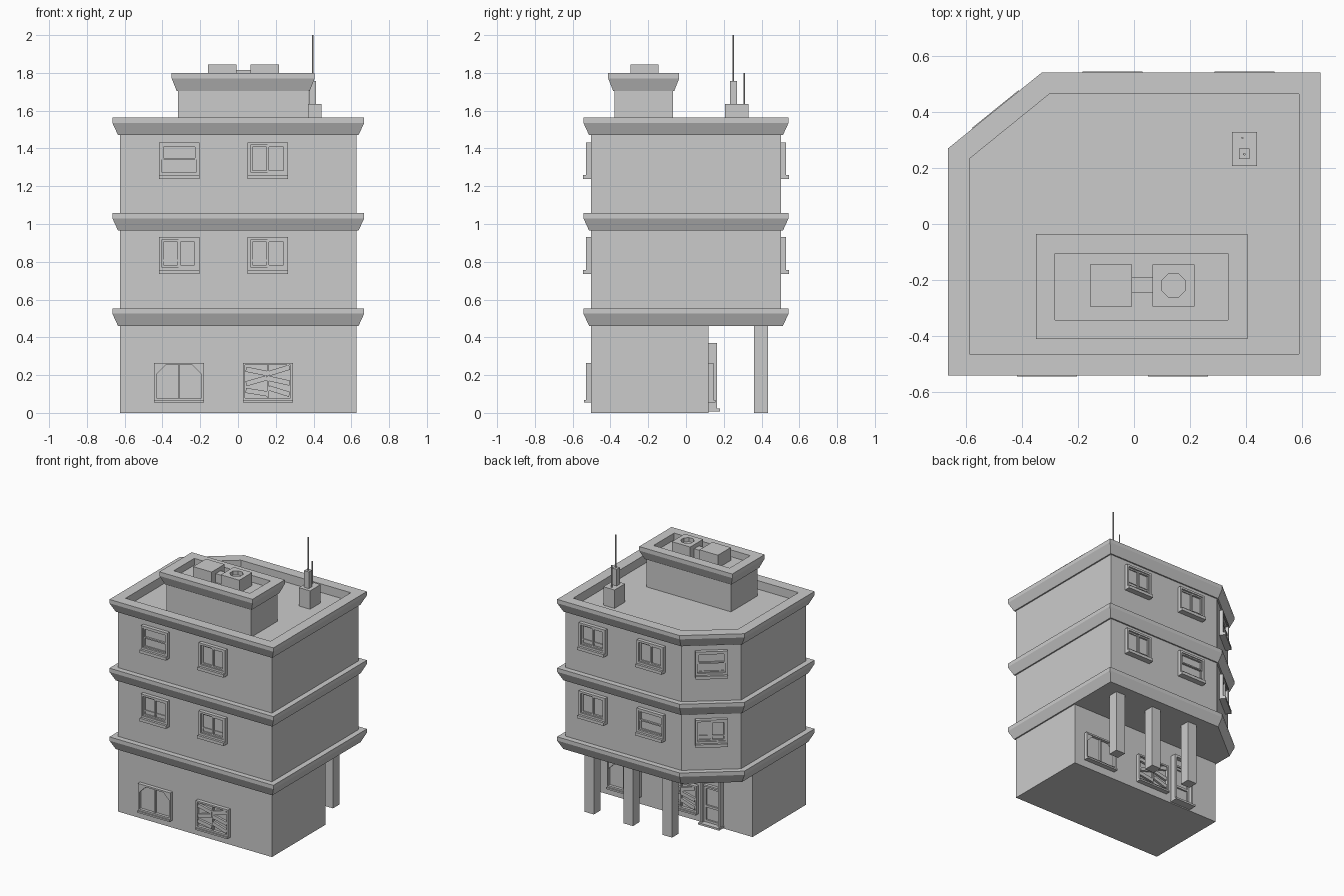
import bpy, bmesh
from math import pi, sin, cos, atan2
from mathutils import Matrix, Vector

if "Cube" in bpy.data.objects:
    bpy.data.objects.remove(bpy.data.objects["Cube"])


def finish(name, bm, matrix=None):
    bmesh.ops.recalc_face_normals(bm, faces=bm.faces)
    mesh = bpy.data.meshes.new(name)
    bm.to_mesh(mesh)
    bm.free()
    ob = bpy.data.objects.new(name, mesh)
    if matrix:
        ob.matrix_world = matrix
    bpy.context.collection.objects.link(ob)
    return ob


def offset(poly, d):
    """Mitred offset of a counter-clockwise footprint."""
    out = []
    for i, p in enumerate(poly):
        a, b, c = Vector(poly[i - 1]), Vector(p), Vector(poly[(i + 1) % len(poly)])
        e, f = (b - a).normalized(), (c - b).normalized()
        n, m = Vector((e.y, -e.x)), Vector((f.y, -f.x))
        out.append(b + (n + m) * d / (1 + n.dot(m)))
    return out


def loft(name, poly, profile):
    """Sweep a list of (outward offset, height) around a footprint."""
    bm = bmesh.new()
    rings = [[bm.verts.new((*p, z)) for p in offset(poly, d)] for d, z in profile]
    n = len(poly)
    for lo, hi in zip(rings, rings[1:]):
        for i in range(n):
            j = (i + 1) % n
            bm.faces.new((lo[i], lo[j], hi[j], hi[i]))
    bm.faces.new(rings[0][::-1])
    bm.faces.new(rings[-1])
    return finish(name, bm)


def block(name, x0, x1, y0, y1, z0, z1):
    return loft(name, [(x0, y0), (x1, y0), (x1, y1), (x0, y1)], [(0, z0), (0, z1)])


def rod(name, x, y, z0, z1, r, sides):
    pts = [(x + r * cos((i + .5) * 2 * pi / sides), y + r * sin((i + .5) * 2 * pi / sides))
           for i in range(sides)]
    return loft(name, pts, [(0, z0), (0, z1)])


# Wall-mounted parts: local x along the wall, z up, depth outward along -y
def plate(bm, pts, depth, back=-.01):
    a = [bm.verts.new((x, -back, z)) for x, z in pts]
    b = [bm.verts.new((x, -depth, z)) for x, z in pts]
    for i in range(len(pts)):
        j = (i + 1) % len(pts)
        bm.faces.new((a[i], a[j], b[j], b[i]))
    bm.faces.new(a)
    bm.faces.new(b)


def rect(bm, x0, x1, z0, z1, depth):
    plate(bm, [(x0, z0), (x1, z0), (x1, z1), (x0, z1)], depth)


def border(bm, x0, x1, z0, z1, t, depth):
    rect(bm, x0, x0 + t, z0, z1, depth)
    rect(bm, x1 - t, x1, z0, z1, depth)
    rect(bm, x0 + t, x1 - t, z0, z0 + t, depth)
    rect(bm, x0 + t, x1 - t, z1 - t, z1, depth)


def plank(bm, cx, cz, length, width, angle, depth):
    c, s = cos(angle), sin(angle)
    q = [(-length / 2, -width / 2), (length / 2, -width / 2), (length / 2, width / 2), (-length / 2, width / 2)]
    plate(bm, [(cx + u * c - v * s, cz + u * s + v * c) for u, v in q], depth, .008)


def on_wall(x, y, z, angle):
    return Matrix.Translation((x, y, z)) @ Matrix.Rotation(angle, 4, 'Z')


def window(name, kind, place):
    bm = bmesh.new()
    big = kind in ('arched', 'boarded')
    w, h = (.132, .21) if big else (.1075, .195)
    sill = .012 if big else .022
    t = .012 if big else .015
    rect(bm, -w, w, 0, sill, .036 if big else .043)
    border(bm, -w, w, sill, h, t, .026)
    x, z0, z1 = w - t, sill + t, h - t
    rect(bm, -x, x, z0, z1, .005)
    if kind == 'sash':
        mid = (z0 + z1) / 2
        border(bm, -x, x, mid - .004, z1, .009, .019)
        border(bm, -x, x, z0, mid + .004, .009, .012)
    elif kind in ('pair', 'cross'):
        border(bm, -x, .003, z0, z1, .010, .013)
        border(bm, -.003, x, z0, z1, .010, .019)
        if kind == 'cross':
            rect(bm, -x, x, z0 + .03, z0 + .039, .011)
    else:
        rect(bm, -.005, .005, z0, z1, .018)
    if kind == 'arched':
        for s in (-1, 1):
            plate(bm, [(s * x, z1), (s * (x - .05), z1), (s * x, z1 - .05)], .022)
    if kind == 'boarded':
        for cx, cz, a in ((-.06, .165, -.2), (-.06, .115, .28), (-.06, .055, -.16),
                          (.06, .17, .3), (.06, .115, -.22), (.06, .06, -.3)):
            plank(bm, cx, cz, .115, .027, a, .024)
    return finish(name, bm, place)


# Main masses
wall = [(-.625, -.503), (.628, -.503), (.628, .503), (-.315, .503), (-.625, .252)]
block('ground_floor', -.625, .628, -.503, .12, 0, .48)
profile = []
for z in (.46, .965, 1.47):
    if profile:
        profile += [(0, z)]
    profile += [(.01, z), (.04, z + .065), (.04, z + .093)]
    profile += [(0, z + .093)] if z < 1.4 else [(-.037, z + .093), (-.037, 1.50)]
loft('upper_floors_with_cornices', wall, profile)

for i, x in enumerate((.483, .165, -.153)):
    block(f'porch_column_{i + 1}', x - .038, x + .038, .359, .435, 0, .48)

# Rooftop room
room = [(-.317, -.378), (.372, -.378), (.372, -.07), (-.317, -.07)]
loft('rooftop_room', room, [(0, 1.49), (0, 1.705), (.008, 1.705), (.034, 1.77), (.034, 1.80),
                            (-.035, 1.80), (-.035, 1.75)])
block('vent_unit_left', -.158, -.008, -.295, -.145, 1.74, 1.845)
fan = block('vent_unit_right', .067, .217, -.295, -.145, 1.74, 1.845)
block('vent_duct', -.02, .08, -.247, -.191, 1.74, 1.815)
cut = rod('fan_cutter', .142, -.22, 1.815, 1.9, .046, 8)
cut.hide_render = True
cut.hide_viewport = True
mod = fan.modifiers.new('fan_hole', 'BOOLEAN')
mod.operation, mod.object, mod.solver = 'DIFFERENCE', cut, 'EXACT'

# Antenna
block('antenna_base', .35, .441, .207, .33, 1.49, 1.635)
block('antenna_mount', .375, .413, .232, .27, 1.62, 1.757)
rod('antenna_tall', .395, .25, 1.74, 2.0, .005, 6)
rod('antenna_short', .388, .308, 1.62, 1.80, .004, 6)

# Windows: front, back and corner on both upper floors
corner = atan2(-.251, -.310)
for floor, z, kinds in (('middle', .735, ('cross', 'cross', 'pair', 'sash', 'cross')),
                        ('top', 1.237, ('sash', 'pair', 'cross', 'pair', 'sash'))):
    spots = (('front_left', -.312, -.503, 0), ('front_right', .158, -.503, 0),
             ('back_right', .395, .503, pi), ('back_left', -.077, .503, pi),
             ('corner', -.47, .3775, corner))
    for (side, x, y, a), kind in zip(spots, kinds):
        window(f'{floor}_window_{side}', kind, on_wall(x, y, z, a))

# Ground-floor windows
for side, xs, y, a in (('front', (-.312, .158), -.503, 0), ('back', (.41, -.055), .12, pi)):
    for kind, x in zip(('arched', 'boarded'), xs):
        window(f'{kind}_window_{side}', kind, on_wall(x, y, .055, a))

# Door with frame, panels and step
bm = bmesh.new()
rect(bm, -.085, .085, .008, .022, .06)
rect(bm, -.08, -.064, .022, .37, .043)
rect(bm, .064, .08, .022, .37, .043)
rect(bm, -.064, .064, .352, .37, .043)
rect(bm, -.064, .064, .02, .352, .008)
border(bm, -.064, .064, .022, .285, .016, .02)
rect(bm, -.064, .064, .13, .146, .02)
rect(bm, -.064, .064, .285, .297, .03)
finish('back_door', bm, on_wall(-.31, .12, 0, pi))
